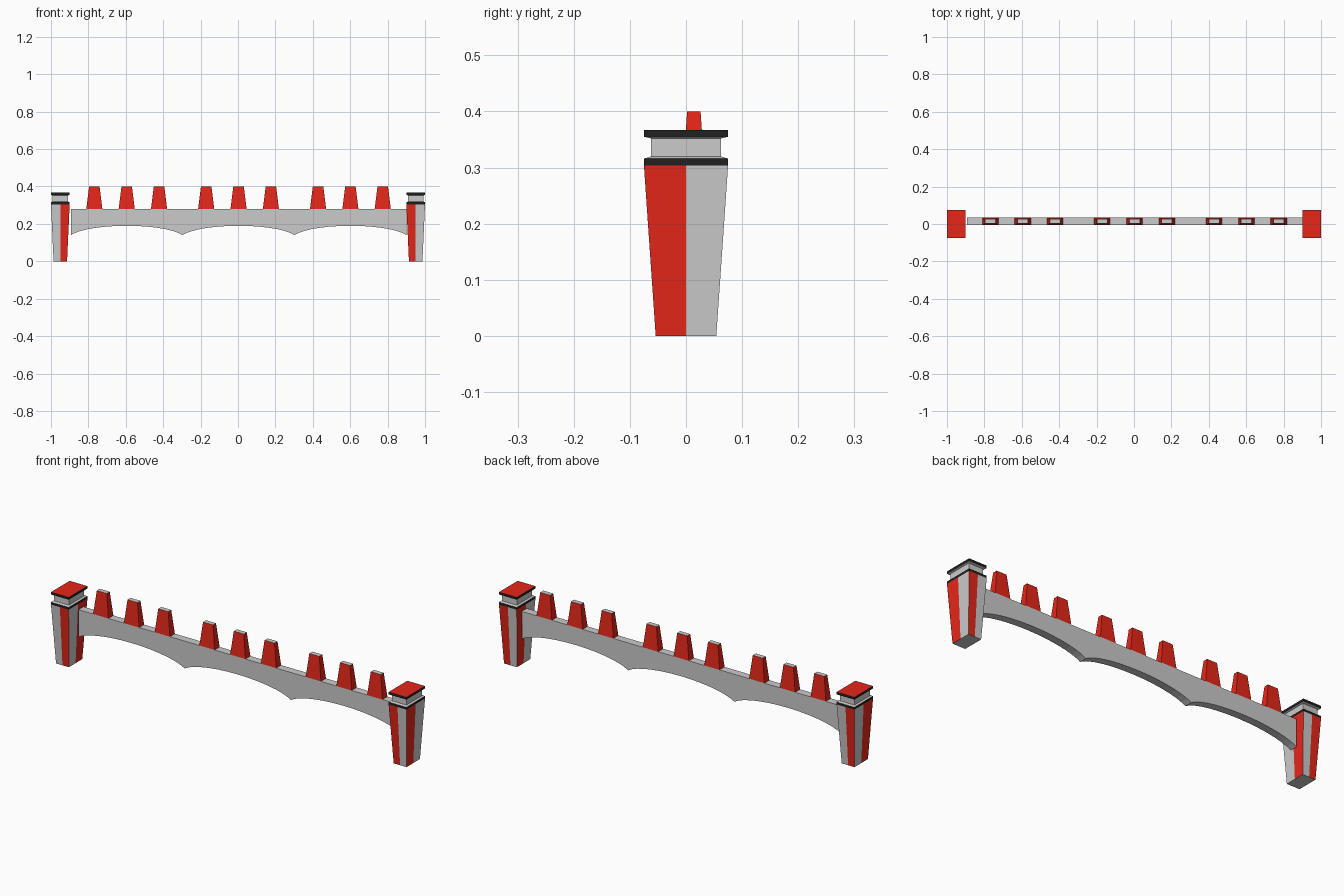
import bpy, bmesh, math

if "Cube" in bpy.data.objects:
    bpy.data.objects.remove(bpy.data.objects["Cube"])


def material(name, rgb):
    m = bpy.data.materials.new(name)
    m.diffuse_color = (*rgb, 1)
    m.use_nodes = True
    m.node_tree.nodes["Principled BSDF"].inputs["Base Color"].default_value = m.diffuse_color
    return m


GREY = material("grey", (0.7, 0.7, 0.7))
RED = material("red", (0.8, 0.02, 0.01))
BLACK = material("black", (0.015, 0.015, 0.015))
MATS = [GREY, RED, BLACK]


def finish(bm, name):
    bmesh.ops.recalc_face_normals(bm, faces=bm.faces)
    me = bpy.data.meshes.new(name)
    bm.to_mesh(me)
    bm.free()
    for m in MATS:
        me.materials.append(m)
    ob = bpy.data.objects.new(name, me)
    bpy.context.collection.objects.link(ob)
    return ob


def loft(name, outline, rings, centre, side_colour, top=0, bottom=0):
    """Stack an outline at (scale_x, scale_y, z) levels; side_colour(level, side) picks the material."""
    bm = bmesh.new()
    n = len(outline)
    loops = [[bm.verts.new((centre[0] + u * sx, centre[1] + v * sy, z)) for u, v in outline]
             for sx, sy, z in rings]
    for k in range(len(loops) - 1):
        a, b = loops[k], loops[k + 1]
        for i in range(n):
            j = (i + 1) % n
            bm.faces.new((a[i], a[j], b[j], b[i])).material_index = side_colour(k, i)
    bm.faces.new(loops[0]).material_index = bottom
    bm.faces.new(loops[-1]).material_index = top
    return finish(bm, name)


SQUARE = [(-1, -1), (1, -1), (1, 1), (-1, 1)]
SPLIT_SQUARE = [(-1, -1), (0, -1), (1, -1), (1, 0), (1, 1), (0, 1), (-1, 1), (-1, 0)]

# End pillars, mirrored: striped tapering shaft, banded neck and red cap
for side, s in (("left", -1), ("right", 1)):
    c = (0.95 * s, 0)
    outline = [(u * s, v) for u, v in SPLIT_SQUARE]
    loft(side + "_pillar_shaft", outline, [(0.036, 0.054, 0), (0.05, 0.075, 0.304)], c,
         lambda k, i: 1 - i % 2)
    loft(side + "_pillar_head", SQUARE,
         [(0.05, 0.075, 0.304), (0.05, 0.075, 0.316), (0.041, 0.062, 0.32),
          (0.041, 0.062, 0.352), (0.05, 0.075, 0.355), (0.05, 0.075, 0.367)], c,
         lambda k, i: 2 if k in (0, 4) else 0, top=1)

# Arched beam: three shallow spans under a flat top
CX, CY, SPAN = 0.003, 0.014, 0.598
Y0, Y1 = CY - 0.02, CY + 0.02
STEPS, K = 16, 0.95
drop = 1 - math.sqrt(1 - K * K)
under = []
for a in (-1, 0, 1):
    for i in range(STEPS + (a == 1)):
        t = -math.cos(math.pi * i / STEPS)
        z = 0.19 - 0.05 * (1 - math.sqrt(1 - (K * t) ** 2)) / drop
        under.append((CX + a * SPAN + t * SPAN / 2, z))
bm = bmesh.new()
strips = [[bm.verts.new(p) for p in ((x, Y0, z), (x, Y1, z), (x, Y1, 0.28), (x, Y0, 0.28))]
          for x, z in under]
for a, b in zip(strips, strips[1:]):
    for i in range(4):
        j = (i + 1) % 4
        bm.faces.new((a[i], a[j], b[j], b[i]))
bm.faces.new(strips[0])
bm.faces.new(strips[-1])
finish(bm, "arched_beam")

# Tapered red blocks with grey tops, three above each span
for a in (-1, 0, 1):
    for b in (-1, 0, 1):
        loft("top_block", SQUARE, [(0.043, 0.02, 0.28), (0.028, 0.012, 0.4)],
             (CX + a * SPAN + b * 0.173, CY), lambda k, i: 1)
